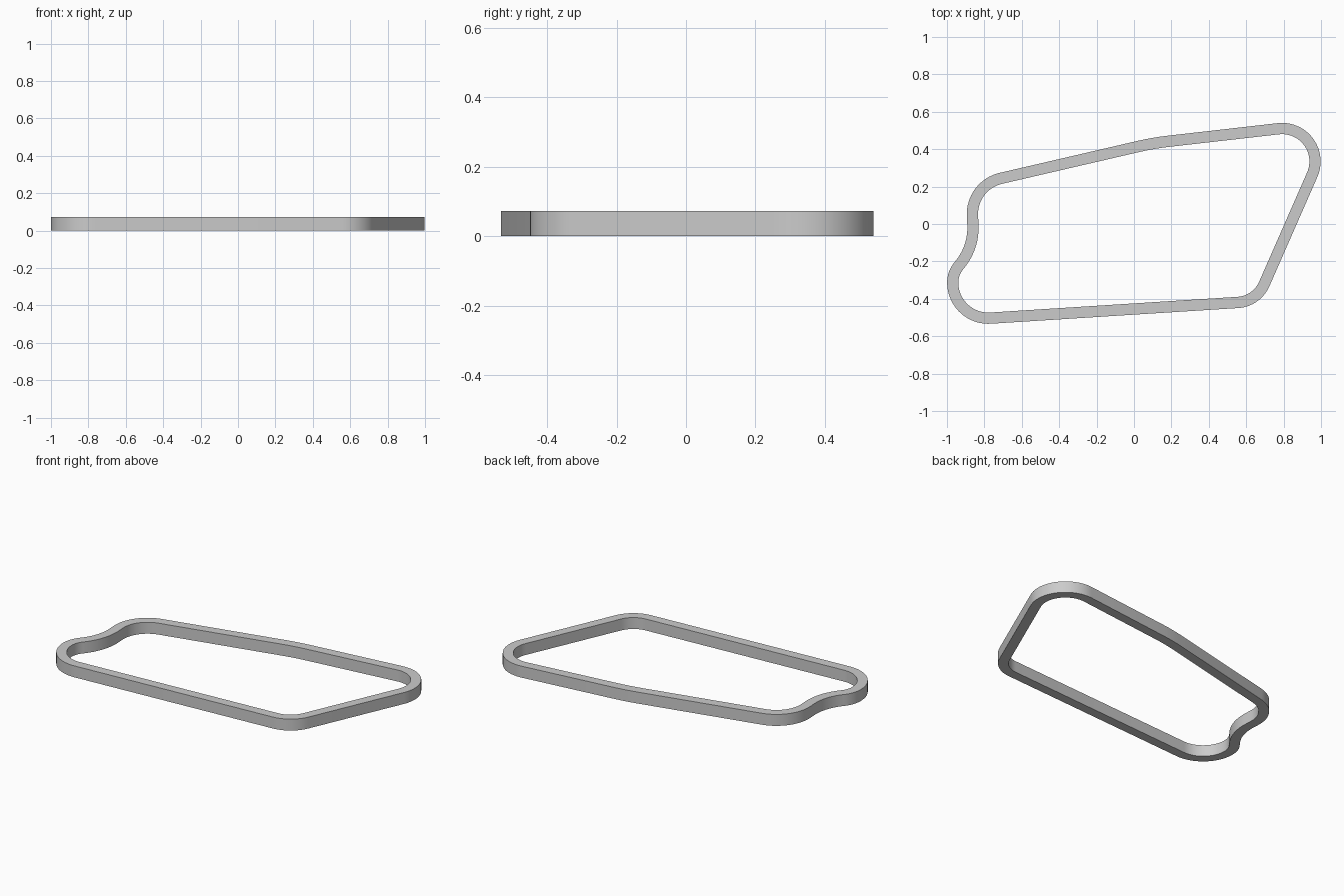
import bpy
import bmesh
import math
from mathutils import Vector

if "Cube" in bpy.data.objects:
    bpy.data.objects.remove(bpy.data.objects["Cube"])

HEIGHT = 0.072
HALF_WIDTH = 0.03

# Centreline corners, counter-clockwise: x, y, fillet radius
CORNERS = [
    (0.656, -0.413, 0.165),
    (1.076, 0.544, 0.176),
    (0.103, 0.433, 1.4),
    (-0.872, 0.207, 0.196),
    (-0.855, -0.126, 0.31),
    (-0.969, -0.262, 0.14),
    (-0.969, -0.516, 0.19),
]


def fillet(before, corner, after, radius):
    """Return (point, outward normal) pairs along a rounded corner."""
    d_in = (corner - before).normalized()
    d_out = (after - corner).normalized()
    turn = math.atan2(d_in.x * d_out.y - d_in.y * d_out.x, d_in.dot(d_out))
    side = math.copysign(1, turn)
    start = corner - d_in * radius * math.tan(abs(turn) / 2)
    normal = Vector((d_in.y, -d_in.x))
    centre = start - normal * radius * side
    steps = max(4, round(abs(turn) / math.radians(5)))
    pairs = []
    for i in range(steps + 1):
        a = turn * i / steps
        n = Vector((normal.x * math.cos(a) - normal.y * math.sin(a),
                    normal.x * math.sin(a) + normal.y * math.cos(a)))
        pairs.append((centre + n * radius * side, n))
    return pairs


# Rounded closed path
path = []
count = len(CORNERS)
for i, (x, y, r) in enumerate(CORNERS):
    prev, nxt = CORNERS[i - 1], CORNERS[(i + 1) % count]
    path += fillet(Vector(prev[:2]), Vector((x, y)), Vector(nxt[:2]), r)

# Rectangular band swept along the path
bm = bmesh.new()
section = [(1, 0), (1, HEIGHT), (-1, HEIGHT), (-1, 0)]
rings = []
for point, normal in path:
    ring = []
    for side, z in section:
        p = point + normal * HALF_WIDTH * side
        ring.append(bm.verts.new((p.x, p.y, z)))
    rings.append(ring)
for i, ring in enumerate(rings):
    following = rings[(i + 1) % len(rings)]
    for k in range(4):
        m = (k + 1) % 4
        bm.faces.new((ring[k], following[k], following[m], ring[m]))
bmesh.ops.recalc_face_normals(bm, faces=bm.faces)
mesh = bpy.data.meshes.new("circuit_band")
bm.to_mesh(mesh)
bm.free()
band = bpy.data.objects.new("circuit_band", mesh)
bpy.context.collection.objects.link(band)

# Grey material
grey = bpy.data.materials.new("light_grey")
grey.use_nodes = True
colour = (0.6, 0.6, 0.6, 1)
grey.diffuse_color = colour
grey.node_tree.nodes["Principled BSDF"].inputs["Base Color"].default_value = colour
mesh.materials.append(grey)

# Smooth bends with crisp rims
bpy.ops.object.select_all(action="DESELECT")
band.select_set(True)
bpy.context.view_layer.objects.active = band
bpy.ops.object.shade_smooth_by_angle(angle=math.radians(30))
